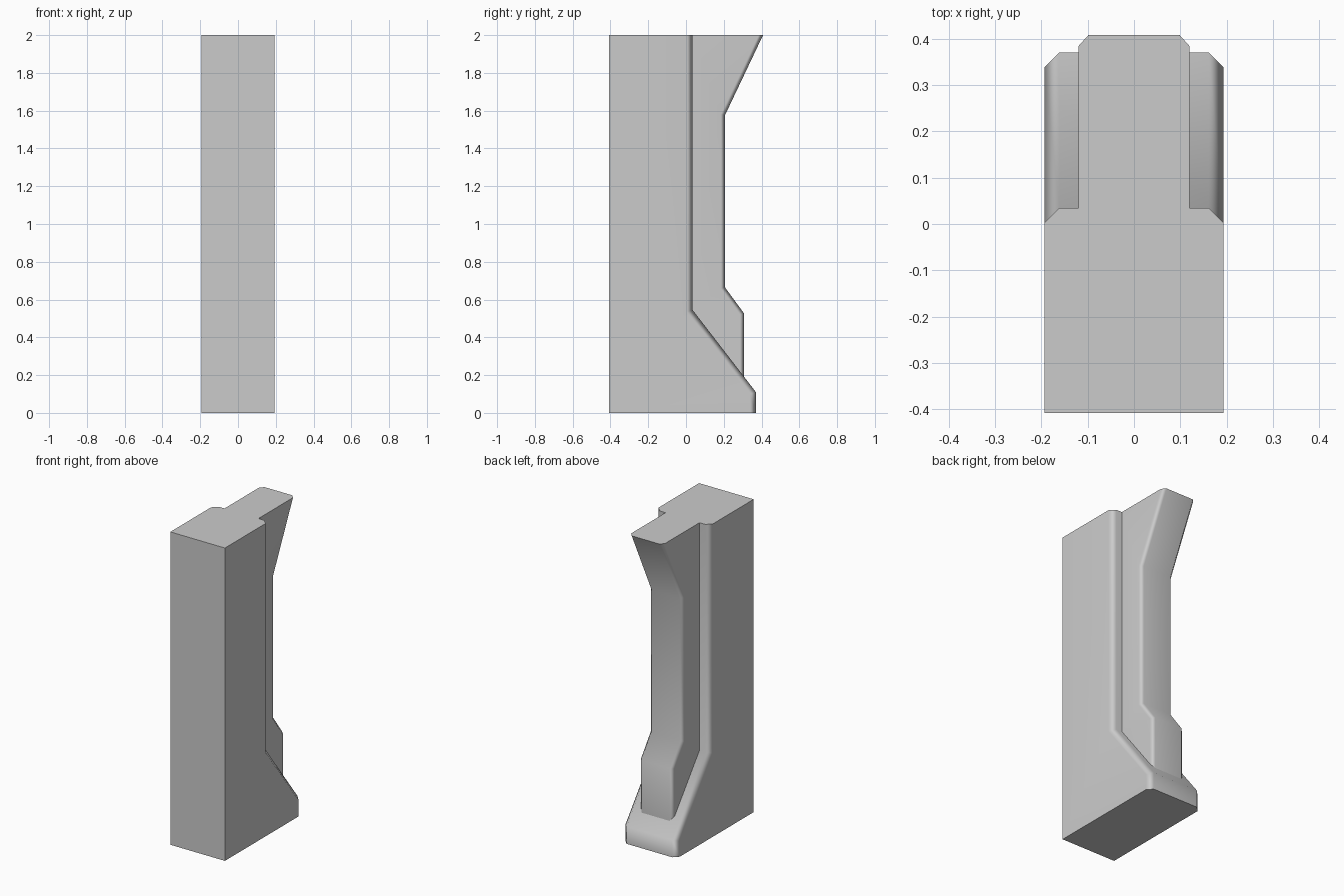
import bpy, bmesh, math

if "Cube" in bpy.data.objects:
    bpy.data.objects.remove(bpy.data.objects["Cube"])


def extrude_profile(name, half_width, back_path, front_path, chamfer, open_front=False):
    """Extrude a (y, z) side profile across x and chamfer the long back edges."""
    bm = bmesh.new()
    outline = back_path + front_path
    n, nb = len(outline), len(back_path)
    left = [bm.verts.new((-half_width, y, z)) for y, z in outline]
    right = [bm.verts.new((half_width, y, z)) for y, z in outline]
    bm.faces.new(left)
    bm.faces.new(right[::-1])
    hidden = []
    for i in range(n):
        j = (i + 1) % n
        face = bm.faces.new((left[i], right[i], right[j], left[j]))
        # faces lying against the other part
        if open_front and nb - 1 <= i < n - 1:
            hidden.append(face)
    bmesh.ops.recalc_face_normals(bm, faces=bm.faces[:])

    edges = [bm.edges.get((side[i], side[i + 1]))
             for side in (left, right) for i in range(nb - 1)]
    bmesh.ops.bevel(bm, geom=edges, offset=chamfer, offset_type='OFFSET',
                    segments=1, profile=0.5, affect='EDGES')
    hidden = [f for f in hidden if f.is_valid]
    if hidden:
        bmesh.ops.delete(bm, geom=hidden, context='FACES_ONLY')

    mesh = bpy.data.meshes.new(name)
    bm.to_mesh(mesh)
    bm.free()
    obj = bpy.data.objects.new(name, mesh)
    bpy.context.collection.objects.link(obj)

    # soft chamfers, crisp right angles
    bpy.ops.object.select_all(action='DESELECT')
    obj.select_set(True)
    bpy.context.view_layer.objects.active = obj
    bpy.ops.object.shade_smooth_by_angle(angle=math.radians(50))
    weighted = obj.modifiers.new("weighted_normals", 'WEIGHTED_NORMAL')
    weighted.keep_sharp = True
    return obj


# Main pillar with a sloped foot
extrude_profile(
    "pillar_body", 0.193,
    back_path=[(0.035, 2.0), (0.035, 0.545), (0.37, 0.11), (0.37, 0.0)],
    front_path=[(-0.408, 0.0), (-0.408, 2.0)],
    chamfer=0.032)

# Narrow rib on the back, flared at the top and stepped at the base
slope = (0.11 - 0.545) / (0.37 - 0.035)
foot_z = 0.545 + slope * (0.307 - 0.035)
extrude_profile(
    "back_rib", 0.12,
    back_path=[(0.408, 2.0), (0.206, 1.575), (0.206, 0.665), (0.307, 0.527), (0.307, foot_z)],
    front_path=[(0.035, 0.545), (0.035, 2.0)],
    chamfer=0.022, open_front=True)
